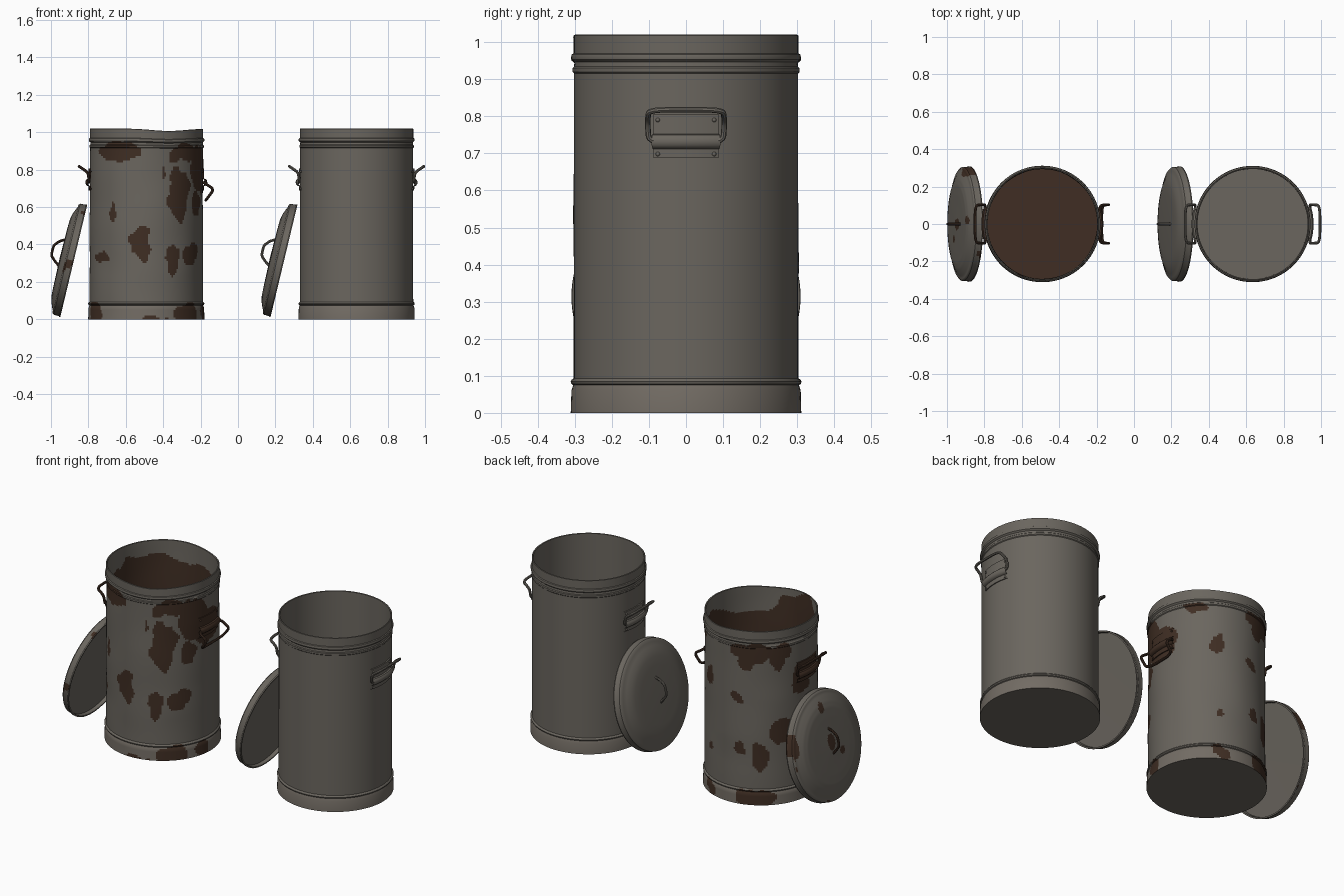
import bpy, bmesh, math
from mathutils import Matrix, Vector, noise

cube = bpy.data.objects.get("Cube")
if cube:
    bpy.data.objects.remove(cube, do_unlink=True)


def material(name, color):
    m = bpy.data.materials.new(name)
    m.use_nodes = True
    m.diffuse_color = (*color, 1)
    m.node_tree.nodes["Principled BSDF"].inputs["Base Color"].default_value = (*color, 1)
    return m


STEEL = material("weathered steel", (0.145, 0.132, 0.113))
PALE = material("pale base steel", (0.17, 0.15, 0.127))
RUST = material("dark rust", (0.05, 0.027, 0.017))
MATS = [STEEL, PALE, RUST]


def finish(obj):
    bpy.ops.object.select_all(action='DESELECT')
    obj.select_set(True)
    bpy.context.view_layer.objects.active = obj
    bpy.ops.object.shade_smooth_by_angle(angle=math.radians(40))
    return obj


def add_mesh(name, bm, matrix, mats):
    me = bpy.data.meshes.new(name)
    bm.to_mesh(me)
    bm.free()
    for m in mats:
        me.materials.append(m)
    obj = bpy.data.objects.new(name, me)
    bpy.context.collection.objects.link(obj)
    obj.matrix_world = matrix
    return finish(obj)


def refine(profile, step):
    out = [Vector(profile[0])]
    for a, b in zip(profile, profile[1:]):
        a, b = Vector(a), Vector(b)
        n = max(1, math.ceil((b - a).length / step))
        out += [a.lerp(b, i / n) for i in range(1, n + 1)]
    return out


def lathe(name, profile, matrix, mats, steps=96, step=9, arc=None, rule=None, warp=None):
    """Spin an (r, z) profile about z; arc limits it to a strip centred on +x."""
    bm = bmesh.new()
    turn = arc or math.tau
    start = Matrix.Rotation(-turn / 2, 3, 'Z')
    vs = [bm.verts.new(start @ Vector((p[0], 0, p[1]))) for p in refine(profile, step)]
    es = [bm.edges.new(pair) for pair in zip(vs, vs[1:])]
    bmesh.ops.spin(bm, geom=vs + es, cent=(0, 0, 0), axis=(0, 0, 1), angle=turn, steps=steps)
    bmesh.ops.remove_doubles(bm, verts=bm.verts, dist=0.0003)
    bmesh.ops.recalc_face_normals(bm, faces=bm.faces)
    if rule:
        bm.normal_update()
        for f in bm.faces:
            f.material_index = rule(f.calc_center_median(), f.normal)
    if warp:
        for v in bm.verts:
            v.co = warp(v.co.copy())
    return add_mesh(name, bm, matrix, mats)


def rod(name, points, radius, matrix, mat):
    """Round bar along points, its corners cut to a short curve."""
    pts = [Vector(p) for p in points]
    path = [pts[0]]
    for a, b, c in zip(pts, pts[1:], pts[2:]):
        p, q = b.lerp(a, 0.3), b.lerp(c, 0.3)
        path += [p.lerp(b, t).lerp(b.lerp(q, t), t) for t in (0, 0.25, 0.5, 0.75, 1)]
    path.append(pts[-1])
    cu = bpy.data.curves.new(name, 'CURVE')
    cu.dimensions = '3D'
    cu.bevel_depth, cu.bevel_resolution, cu.use_fill_caps = radius, 2, True
    sp = cu.splines.new('POLY')
    sp.points.add(len(path) - 1)
    for sp_pt, p in zip(sp.points, path):
        sp_pt.co = (*p, 1)
    cu.materials.append(mat)
    obj = bpy.data.objects.new(name, cu)
    bpy.context.collection.objects.link(obj)
    obj.matrix_world = matrix
    bpy.ops.object.select_all(action='DESELECT')
    obj.select_set(True)
    bpy.context.view_layer.objects.active = obj
    bpy.ops.object.convert(target='MESH')
    return finish(bpy.context.view_layer.objects.active)


# Rust spots on the wall: angle from the front, height, half sizes (degrees, hundredths)
SPOTS = [(-28, 89, 27, 5), (45, 89, 20, 5), (36, 67, 12, 16), (-5, 41, 11, 10),
         (-36, 57, 4, 6), (28, 31, 8, 8), (52, 35, 11, 6), (-52, 33, 14, 3),
         (18, 78, 3, 3), (68, 80, 20, 11), (90, 73, 22, 9), (62, 62, 7, 8),
         (212, 89, 34, 5), (200, 84, 8, 6), (232, 84, 6, 6), (190, 61, 6, 3),
         (236, 43, 13, 8), (213, 28, 8, 8), (194, 32, 5, 3), (152, 28, 4, 3),
         (262, 72, 14, 9), (151, 69, 8, 6), (130, 90, 12, 3), (-62, 3, 12, 6),
         (8, 0, 15, 2), (44, 3, 15, 6), (78, 4, 9, 5), (211, 3, 20, 5), (155, 4, 9, 4)]


def can_clean(c, n):
    return 1 if c.z < 0.075 and math.hypot(c.x, c.y) > 0.3 else 0


def can_rusty(c, n):
    inward = n.x * c.x + n.y * c.y < -0.01
    if inward or (c.z > 0.01 and math.hypot(c.x, c.y) < 0.296):
        return 2 if c.z < 0.93 + 0.16 * noise.noise(c * 6) else 0
    if 0.95 < c.z or c.z < 0.001:
        return 0
    w = noise.noise_vector(c * 11) + 0.5 * noise.noise_vector(c * 25)
    ang = math.degrees(math.atan2(c.x, -c.y)) + 5 * w.x
    h = 100 * c.z + 2.6 * w.y
    for a, z, da, dz in SPOTS:
        d = (ang - a + 180) % 360 - 180
        if (d / da) ** 2 + ((h - z) / dz) ** 2 < 1 + 0.4 * w.z:
            return 2
    return can_clean(c, n)


def dent(co):
    k = 0.012 * noise.noise(co * 5) * min(1, co.z * 4)
    sag = 0.012 * math.exp(-((co.x - 0.12) / 0.13) ** 2) * max(0, co.z - 0.9) * 9
    return Vector((co.x * (1 + k), co.y * (1 + k), co.z - sag))


def lid_rusty(c, n):
    w = noise.noise_vector(c * 14)
    if n.z < -0.5:
        return 0
    for u, y, du, dy in ((0.02, 0, 0.055, 0.03), (0.22, 0.02, 0.03, 0.02),
                         (0.1, 0.28, 0.07, 0.03), (-0.05, -0.08, 0.02, 0.02)):
        if ((c.x - u) / du) ** 2 + ((c.y - y) / dy) ** 2 < 1 + 0.8 * w.x:
            return 2
    return 2 if c.z < 0.05 and c.xy.length > 0.29 and w.y > 0.42 else 0


CAN = [(0, 0), (0.311, 0), (0.309, 0.06), (0.304, 0.075), (0.309, 0.078), (0.311, 0.084),
       (0.308, 0.09), (0.303, 0.093), (0.302, 0.916), (0.306, 0.92), (0.306, 0.93),
       (0.302, 0.934), (0.301, 0.946), (0.309, 0.953), (0.31, 0.96), (0.308, 0.967),
       (0.303, 0.97), (0.303, 1.018), (0.3, 1.02), (0.295, 1.018), (0.294, 0.03), (0, 0.03)]
LID = [(0, 0.022), (0.298, 0.02), (0.3, 0), (0.308, 0), (0.309, 0.006), (0.306, 0.01),
       (0.305, 0.038), (0.298, 0.045), (0.285, 0.047), (0.265, 0.056), (0.24, 0.066),
       (0.21, 0.072), (0.16, 0.074), (0.1, 0.075), (0, 0.077)]
BRACKET = [(0.302, 0.805), (0.309, 0.805), (0.309, 0.752), (0.318, 0.75), (0.324, 0.742),
           (0.326, 0.732), (0.324, 0.722), (0.317, 0.714), (0.309, 0.712), (0.308, 0.688),
           (0.302, 0.688)]
RAISED = [(0.317, 0.732), (0.312, 0.785), (0.36, 0.818)]
HANGING = [(0.317, 0.732), (0.362, 0.695), (0.318, 0.637)]


def side_handle(tag, matrix, mat, bend):
    lathe(tag + "_bracket", BRACKET, matrix, [mat], steps=14, arc=0.58)
    (r0, z0), (r1, z1), (r2, z2) = bend
    half = [(r0 - 0.012, 0.1, z0), (r1, 0.104, z1), (r2, 0.1, z2)]
    path = [(r0, 0, z0)] + half + [(x, -y, z) for x, y, z in reversed(half)] + [(r0, 0, z0)]
    rod(tag + "_grip", path, 0.0075, matrix, mat)
    bm = bmesh.new()
    for y in (-0.076, 0.076):
        for z in (0.79, 0.698):
            bmesh.ops.create_uvsphere(bm, u_segments=10, v_segments=6, radius=0.006,
                                      matrix=Matrix.Translation((0.299, y, z)))
    add_mesh(tag + "_rivets", bm, matrix, [mat])


def bin_set(tag, x, rusty):
    metal = RUST if rusty else STEEL
    place = Matrix.Translation((x, 0, 0))
    # Hollow can
    lathe(tag + "_can", CAN, place, MATS, steps=192 if rusty else 96,
          step=0.011 if rusty else 9, rule=can_rusty if rusty else can_clean,
          warp=dent if rusty else None)
    # Handles on both sides
    side_handle(tag + "_left_handle", place, metal, HANGING if rusty else RAISED)
    side_handle(tag + "_right_handle", place @ Matrix.Rotation(math.pi, 4, 'Z'), metal, RAISED)
    # Lid leaning on the can
    t = math.radians(13.5)
    lean = Matrix(((math.sin(t), 0, -math.cos(t), x - 0.388), (0, 1, 0, 0),
                   (math.cos(t), 0, math.sin(t), 0.3125), (0, 0, 0, 1)))
    lathe(tag + "_lid", LID, lean, MATS, steps=128 if rusty else 96,
          step=0.009 if rusty else 9, rule=lid_rusty if rusty else None)
    rod(tag + "_lid_handle", [(0.1, 0, 0.07), (0.085, 0, 0.098), (0.055, 0, 0.124),
                              (0, 0, 0.124), (-0.025, 0, 0.098), (-0.045, 0, 0.07)],
        0.007, lean, metal)


bin_set("clean", 0.634, False)
bin_set("rusty", -0.49, True)
